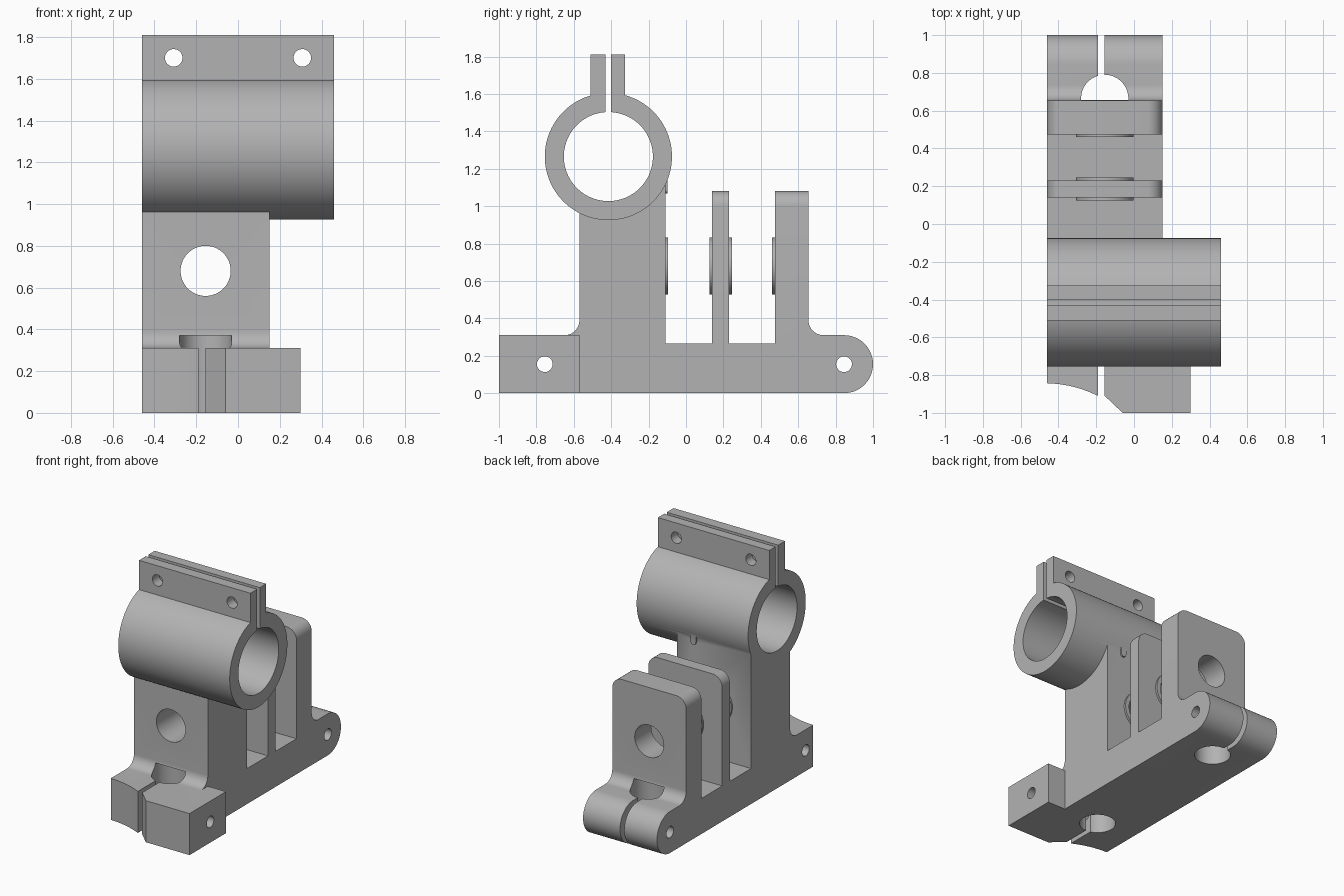
import bpy, bmesh
from math import cos, sin, radians

cube = bpy.data.objects.get("Cube")
if cube:
    bpy.data.objects.remove(cube, do_unlink=True)

metal = bpy.data.materials.new("plain grey")
metal.use_nodes = True
GREY = (0.45, 0.45, 0.45, 1)
metal.diffuse_color = GREY
metal.node_tree.nodes["Principled BSDF"].inputs["Base Color"].default_value = GREY


def arc(u, v, r, start, end, n=12):
    angles = [radians(start + (end - start) * i / n) for i in range(n + 1)]
    return [(u + r * cos(a), v + r * sin(a)) for a in angles]


def circle(u, v, r, n=64):
    return arc(u, v, r, 0, 360, n)[:-1]


def rect(u0, v0, u1, v1):
    return [(u0, v0), (u1, v0), (u1, v1), (u0, v1)]


def prism(name, outline, axis, lo, hi, round_top=None):
    """Extrude a flat outline along an axis, optionally rounding edges along y at a height."""
    place = {"x": lambda u, v, w: (w, u, v),
             "y": lambda u, v, w: (u, w, v),
             "z": lambda u, v, w: (u, v, w)}[axis]
    bm = bmesh.new()
    ends = [[bm.verts.new(place(u, v, w)) for u, v in outline] for w in (lo, hi)]
    bm.faces.new(ends[0])
    bm.faces.new(ends[1])
    for i in range(len(outline)):
        bm.faces.new((ends[0][i - 1], ends[0][i], ends[1][i], ends[1][i - 1]))
    bmesh.ops.recalc_face_normals(bm, faces=bm.faces)
    if round_top:
        edges = [e for e in bm.edges
                 if all(abs(v.co.z - round_top) < 1e-4 for v in e.verts)
                 and abs(e.verts[0].co.x - e.verts[1].co.x) < 1e-4]
        bmesh.ops.bevel(bm, geom=edges, offset=0.08, segments=8, profile=0.5, affect="EDGES")
    mesh = bpy.data.meshes.new(name)
    bm.to_mesh(mesh)
    bm.free()
    obj = bpy.data.objects.new(name, mesh)
    bpy.context.collection.objects.link(obj)
    mesh.materials.append(metal)
    return obj


def combine(target, tool, operation):
    mod = target.modifiers.new(tool.name, "BOOLEAN")
    mod.operation = operation
    mod.solver = "EXACT"
    mod.object = tool
    bpy.context.view_layer.objects.active = target
    bpy.ops.object.modifier_apply(modifier=mod.name)
    bpy.data.objects.remove(tool, do_unlink=True)


LEFT, RIGHT, MID = -0.46, 0.15, -0.155     # body sides and hole centre line
RING_Y, RING_Z = -0.415, 1.265
POST_TOP, FLOOR, STEP = 1.08, 0.265, 0.31

# Base with three upright posts, fillets and a rounded back end
side = [(-0.65, 0)] + arc(0.845, 0.155, 0.155, -90, 90, 24)
side += arc(0.735, 0.39, 0.08, 270, 180)
side += [(0.655, POST_TOP), (0.475, POST_TOP), (0.475, FLOOR), (0.23, FLOOR),
         (0.23, POST_TOP), (0.14, POST_TOP), (0.14, FLOOR), (-0.11, FLOOR),
         (-0.11, 1.2), (-0.57, 1.2)]
side += arc(-0.65, 0.39, 0.08, 0, -90)
bracket = prism("clamp_bracket", side, "x", LEFT, RIGHT, POST_TOP)

# Front clamp block with its scooped and chamfered front
plan = [(LEFT, -0.57), (LEFT, -0.843), (-0.4, -0.847), (-0.34, -0.857), (-0.28, -0.873),
        (-0.23, -0.892), (-0.19, -0.91), (MID, -0.91), (-0.06, -1), (0.3, -1), (0.3, -0.57)]
parts = [prism("front_block", plan, "z", 0, STEP)]

# Tube clamp ring and its ears
parts.append(prism("ring", circle(RING_Y, RING_Z, 0.34, 96), "x", LEFT, -LEFT))
parts.append(prism("ears", rect(-0.51, 1.55, -0.325, 1.81), "x", LEFT, -LEFT))

# Raised bosses on the inner post faces
for face, out in ((-0.11, 1), (0.14, -1), (0.23, 1), (0.475, -1)):
    low, high = sorted((face - 0.03 * out, face + 0.015 * out))
    parts.append(prism("boss", circle(MID, 0.68, 0.152), "y", low, high))

# Small rounded key behind the ring
key = arc(0.01, 1.09, 0.022, 180, 360) + [(0.032, 1.16), (-0.012, 1.16)]
parts.append(prism("key", key, "y", -0.15, -0.098))

for part in parts:
    combine(bracket, part, "UNION")

# Bore, clamp slots and bolt holes
cuts = [prism("bore", circle(RING_Y, RING_Z, 0.238, 96), "x", -1, 1),
        prism("ear_slot", rect(-0.43, 1.4, -0.4, 1.9), "x", -1, 1),
        prism("post_hole", circle(MID, 0.68, 0.12), "y", -1, 1),
        prism("front_slot", rect(-0.19, -1.1, MID, -0.66), "z", -0.1, 0.4),
        prism("back_slot", rect(-0.19, 0.74, MID, 1.1), "z", -0.1, 0.4)]
cuts += [prism("rod_hole", circle(MID, y, 0.125), "z", -0.1, 0.37) for y in (-0.58, 0.665)]
cuts += [prism("cross_hole", circle(y, 0.155, 0.042, 32), "x", -1, 1) for y in (-0.755, 0.845)]
cuts += [prism("ear_hole", circle(x, 1.7, 0.042, 32), "y", -1, 1) for x in (-0.308, 0.308)]
for cut in cuts:
    combine(bracket, cut, "DIFFERENCE")

bpy.ops.object.select_all(action="DESELECT")
bracket.select_set(True)
bpy.context.view_layer.objects.active = bracket
bpy.ops.object.shade_smooth_by_angle(angle=radians(30))
